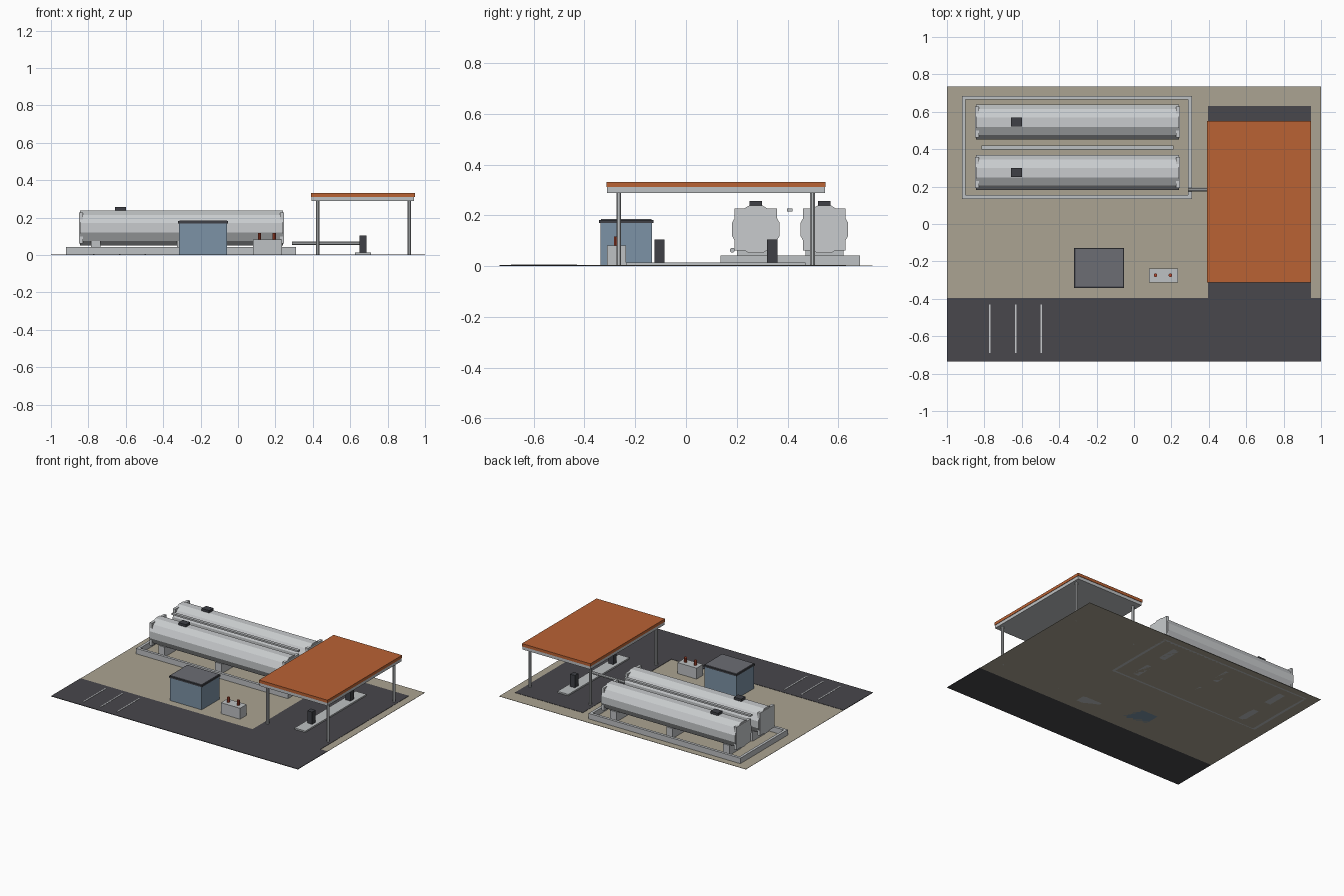
import bpy, bmesh, math
from mathutils import Matrix

if "Cube" in bpy.data.objects:
    bpy.data.objects.remove(bpy.data.objects["Cube"])


def material(name, rgb):
    """Flat material from an sRGB 0-255 triple."""
    m = bpy.data.materials.new(name)
    lin = [((c / 255 + 0.055) / 1.055) ** 2.4 for c in rgb]
    m.diffuse_color = (*lin, 1)
    m.use_nodes = True
    m.node_tree.nodes["Principled BSDF"].inputs["Base Color"].default_value = m.diffuse_color
    return m


SAND = material("sand ground", (171, 164, 146))
ASPHALT = material("asphalt", (72, 71, 76))
STEEL = material("tank steel", (200, 203, 205))
CONCRETE = material("concrete grey", (190, 193, 195))
ORANGE = material("canopy orange", (186, 98, 52))
BLUE = material("office blue", (124, 146, 166))
ROOF = material("roof grey", (108, 109, 116))
DARK = material("dark equipment", (62, 64, 70))
RED = material("valve red", (178, 72, 48))


def finish(bm, name, mat):
    me = bpy.data.meshes.new(name)
    bm.to_mesh(me)
    bm.free()
    me.materials.append(mat)
    ob = bpy.data.objects.new(name, me)
    bpy.context.collection.objects.link(ob)
    return ob


def box(name, x0, x1, y0, y1, z0, z1, mat):
    bm = bmesh.new()
    mtx = (Matrix.Translation(((x0 + x1) / 2, (y0 + y1) / 2, (z0 + z1) / 2))
           @ Matrix.Diagonal((x1 - x0, y1 - y0, z1 - z0, 1)))
    bmesh.ops.create_cube(bm, size=1, matrix=mtx)
    return finish(bm, name, mat)


def cylinder(name, centre, radius, length, sides, mat, axis='Z'):
    bm = bmesh.new()
    mtx = Matrix.Translation(centre)
    if axis == 'X':
        mtx = mtx @ Matrix.Rotation(math.pi / 2, 4, 'Y')
    mtx = mtx @ Matrix.Rotation(math.pi / sides, 4, 'Z')
    bmesh.ops.create_cone(bm, cap_ends=True, segments=sides, radius1=radius,
                          radius2=radius, depth=length, matrix=mtx)
    return finish(bm, name, mat)


# ground, road, filling lane and parking lines
box("yard_ground", -1, 1, -0.395, 0.735, 0, 0.002, SAND)
box("road", -1, 1, -0.735, -0.395, 0, 0.004, ASPHALT)
box("filling_lane", 0.395, 0.945, -0.396, 0.63, 0.001, 0.004, ASPHALT)
for i, x in enumerate((-0.77, -0.632, -0.497)):
    box(f"parking_line_{i}", x - 0.004, x + 0.004, -0.69, -0.43, 0.003, 0.006, STEEL)

# containment wall round the tanks
BX0, BX1, BY0, BY1, BT, BH = -0.92, 0.31, 0.135, 0.685, 0.02, 0.042
box("bund_front", BX0, BX1, BY0, BY0 + BT, 0, BH, CONCRETE)
box("bund_back", BX0, BX1, BY1 - BT, BY1, 0, BH, CONCRETE)
box("bund_left", BX0, BX0 + BT, BY0 + BT, BY1 - BT, 0, BH, CONCRETE)
box("bund_right", BX1 - BT, BX1, BY0 + BT, BY1 - BT, 0, BH, CONCRETE)

# two storage tanks with square end plates, saddles and hatch
for tag, y in (("front", 0.275), ("back", 0.545)):
    cylinder(f"{tag}_tank", (-0.3025, y, 0.145), 0.0975, 1.085, 12, STEEL, 'X')
    for end, x in (("left", -0.85), ("right", 0.225)):
        box(f"{tag}_tank_{end}_end", x, x + 0.02, y - 0.083, y + 0.083, 0.062, 0.228, STEEL)
    for i, x in enumerate((-0.76, -0.3, 0.155)):
        box(f"{tag}_tank_saddle_{i}", x - 0.025, x + 0.025, y - 0.075, y + 0.075, 0, 0.075, CONCRETE)
    box(f"{tag}_tank_hatch", -0.658, -0.598, y - 0.025, y + 0.025, 0.235, 0.257, DARK)

# pipes
box("tank_walkway", -0.815, 0.21, 0.397, 0.42, 0.215, 0.227, CONCRETE)
cylinder("supply_pipe", (0.475, 0.183, 0.063), 0.01, 0.37, 8, CONCRETE, 'X')

# office
box("office_walls", -0.315, -0.058, -0.337, -0.133, 0, 0.172, BLUE)
box("office_roof_edge", -0.32, -0.053, -0.342, -0.128, 0.17, 0.182, DARK)
box("office_roof_top", -0.313, -0.06, -0.335, -0.135, 0.18, 0.185, ROOF)

# pump unit with valves
box("pump_unit", 0.08, 0.235, -0.312, -0.237, 0, 0.082, CONCRETE)
for i, x in enumerate((0.115, 0.195)):
    cylinder(f"pump_valve_{i}", (x, -0.274, 0.099), 0.01, 0.037, 8, RED)

# dispenser island
box("dispenser_island", 0.625, 0.712, -0.237, 0.47, 0.002, 0.014, CONCRETE)
for i, y in enumerate((-0.105, 0.34)):
    box(f"dispenser_{i}", 0.649, 0.688, y - 0.02, y + 0.02, 0.014, 0.104, DARK)

# canopy on four columns
box("canopy_frame", 0.393, 0.942, -0.311, 0.547, 0.288, 0.311, CONCRETE)
box("canopy_roof", 0.39, 0.945, -0.314, 0.55, 0.311, 0.332, ORANGE)
for i, (x, y) in enumerate(((0.427, -0.265), (0.915, -0.265), (0.427, 0.498), (0.915, 0.498))):
    cylinder(f"canopy_column_{i}", (x, y, 0.145), 0.0105, 0.29, 8, CONCRETE)
